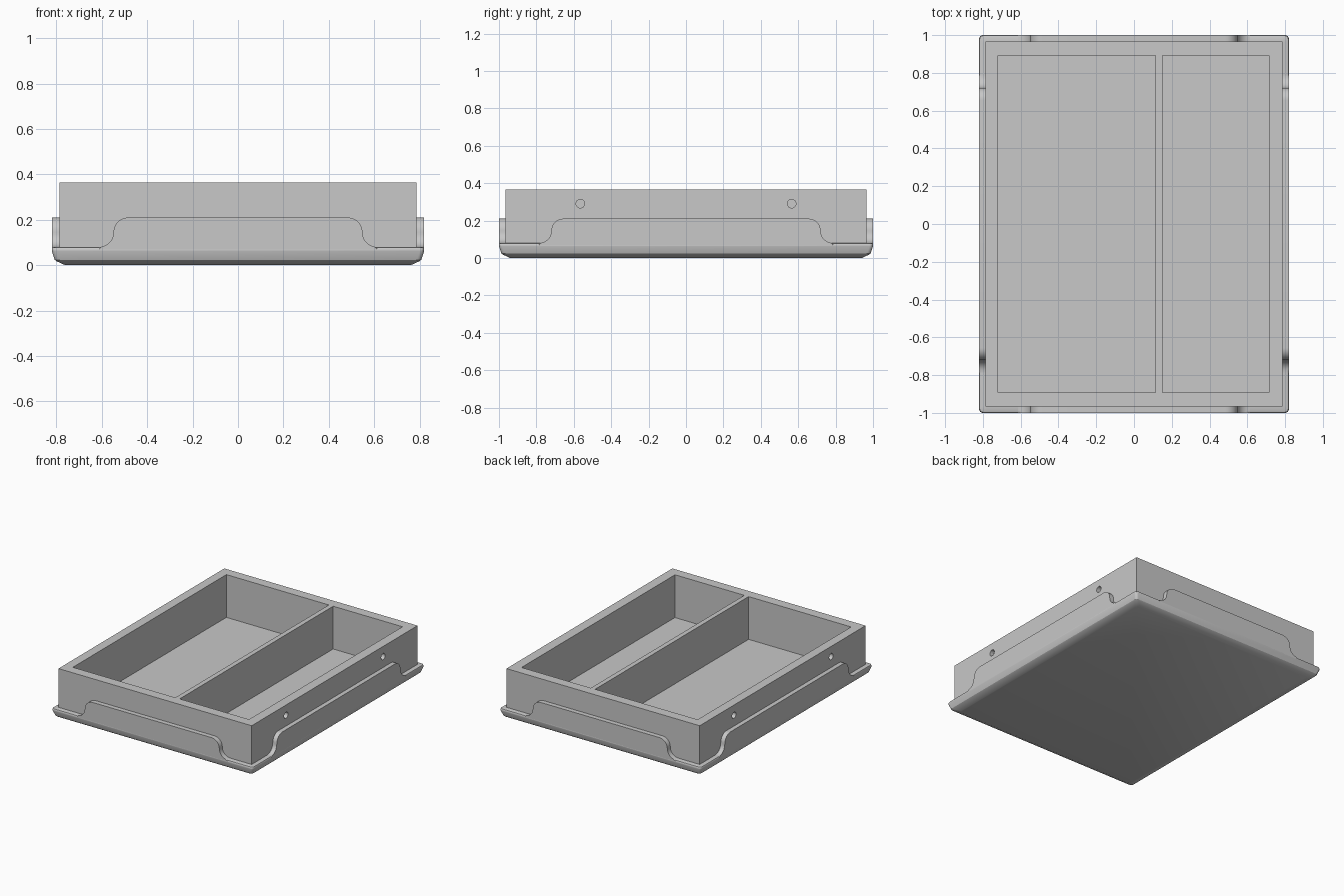
import bpy, bmesh
from math import sin, cos, pi
from mathutils import Matrix

if "Cube" in bpy.data.objects:
    bpy.data.objects.remove(bpy.data.objects["Cube"], do_unlink=True)

grey = bpy.data.materials.new("plain grey")
grey.use_nodes = True
grey.diffuse_color = (0.58, 0.58, 0.58, 1)
grey.node_tree.nodes["Principled BSDF"].inputs["Base Color"].default_value = grey.diffuse_color

HX, HY = 0.82, 1.0            # half size of the base
TX, TY, TOP = 0.787, 0.965, 0.365   # half size and height of the tray
FLOOR, LIP, RIM = 0.05, 0.08, 0.21


def finish(name, bm):
    bmesh.ops.recalc_face_normals(bm, faces=bm.faces)
    mesh = bpy.data.meshes.new(name)
    bm.to_mesh(mesh)
    bm.free()
    mesh.materials.append(grey)
    obj = bpy.data.objects.new(name, mesh)
    bpy.context.collection.objects.link(obj)
    return obj


def block(name, x0, x1, y0, y1, z0, z1):
    bm = bmesh.new()
    bmesh.ops.create_cube(bm, size=1)
    bmesh.ops.scale(bm, vec=(x1 - x0, y1 - y0, z1 - z0), verts=bm.verts)
    bmesh.ops.translate(bm, vec=((x0 + x1) / 2, (y0 + y1) / 2, (z0 + z1) / 2), verts=bm.verts)
    return finish(name, bm)


def select_only(obj):
    bpy.ops.object.select_all(action='DESELECT')
    obj.select_set(True)
    bpy.context.view_layer.objects.active = obj


def cut(obj, cutter):
    mod = obj.modifiers.new("cut", 'BOOLEAN')
    mod.operation, mod.solver, mod.object = 'DIFFERENCE', 'EXACT', cutter
    select_only(obj)
    bpy.ops.object.modifier_apply(modifier=mod.name)
    bpy.data.objects.remove(cutter, do_unlink=True)


def smooth(obj):
    select_only(obj)
    bpy.ops.object.shade_smooth_by_angle(angle=pi / 6)


# Tray with two pockets
tray = block("tray", -TX, TX, -TY, TY, 0.03, TOP)
for x0, x1 in ((-0.72, 0.115), (0.15, 0.715)):
    cut(tray, block("pocket_cutter", x0, x1, -0.893, 0.893, FLOOR, 0.5))

# Blind screw holes in both long sides
for side in (-1, 1):
    for y in (-0.565, 0.565):
        bm = bmesh.new()
        bmesh.ops.create_cone(bm, cap_ends=True, segments=24, radius1=0.023, radius2=0.023,
                              depth=0.06, matrix=Matrix.Translation((side * TX, y, 0.29))
                              @ Matrix.Rotation(pi / 2, 4, 'Y'))
        cut(tray, finish("hole_cutter", bm))
smooth(tray)

# Base: stacked rounded rectangles given as (inset, height)
bm = bmesh.new()
rings = []
for inset, z in ((0.06, 0), (0.02, 0.018), (0.013, 0.024), (0, 0.062), (0, 0.07),
                 (0.003, 0.077), (0.01, LIP), (0.04, LIP), (0.04, 0.04)):
    r, ring = 0.02, []
    for k, (sx, sy) in enumerate(((1, 1), (-1, 1), (-1, -1), (1, -1))):
        for i in range(5):
            a = (k + i / 4) * pi / 2
            ring.append(bm.verts.new((sx * (HX - inset - r) + r * cos(a),
                                      sy * (HY - inset - r) + r * sin(a), z)))
    rings.append(ring)
for low, high in zip(rings, rings[1:]):
    for i in range(len(low)):
        j = (i + 1) % len(low)
        bm.faces.new((low[i], low[j], high[j], high[i]))
bm.faces.new(rings[0])
bm.faces.new(rings[-1])
smooth(finish("base", bm))


# Raised side flanges with S-curved shoulders and a rounded outer rim
def flange(name, shoulder, outer, inner, turn):
    r, steps = (RIM - LIP) / 2, 10
    angles = [i * pi / 2 / steps for i in range(steps + 1)]
    half = [(shoulder + r, 0.066)]
    half += [(shoulder + r - r * sin(t), LIP + r - r * cos(t)) for t in angles]
    half += [(shoulder - r + r * cos(t), RIM - r + r * sin(t)) for t in angles[1:]]
    outline = half + [(-u, z) for u, z in reversed(half)]
    bm = bmesh.new()
    front = [bm.verts.new((u, -outer, z)) for u, z in outline]
    back = [bm.verts.new((u, -inner, z)) for u, z in outline]
    bm.faces.new(front)
    bm.faces.new(back)
    for i in range(len(front)):
        j = (i + 1) % len(front)
        bm.faces.new((front[i], front[j], back[j], back[i]))
    rim = [e for e in bm.edges if all(v in front and v.co.z > LIP - 0.001 for v in e.verts)]
    bmesh.ops.bevel(bm, geom=rim, offset=0.01, segments=3, affect='EDGES', profile=0.5,
                    clamp_overlap=False)
    bmesh.ops.rotate(bm, verts=bm.verts, matrix=Matrix.Rotation(turn * pi / 2, 3, 'Z'))
    smooth(finish(name, bm))


flange("front_flange", 0.548, HY, TY - 0.005, 0)
flange("left_flange", 0.72, HX, TX - 0.005, 1)
flange("back_flange", 0.548, HY, TY - 0.005, 2)
flange("right_flange", 0.72, HX, TX - 0.005, 3)
